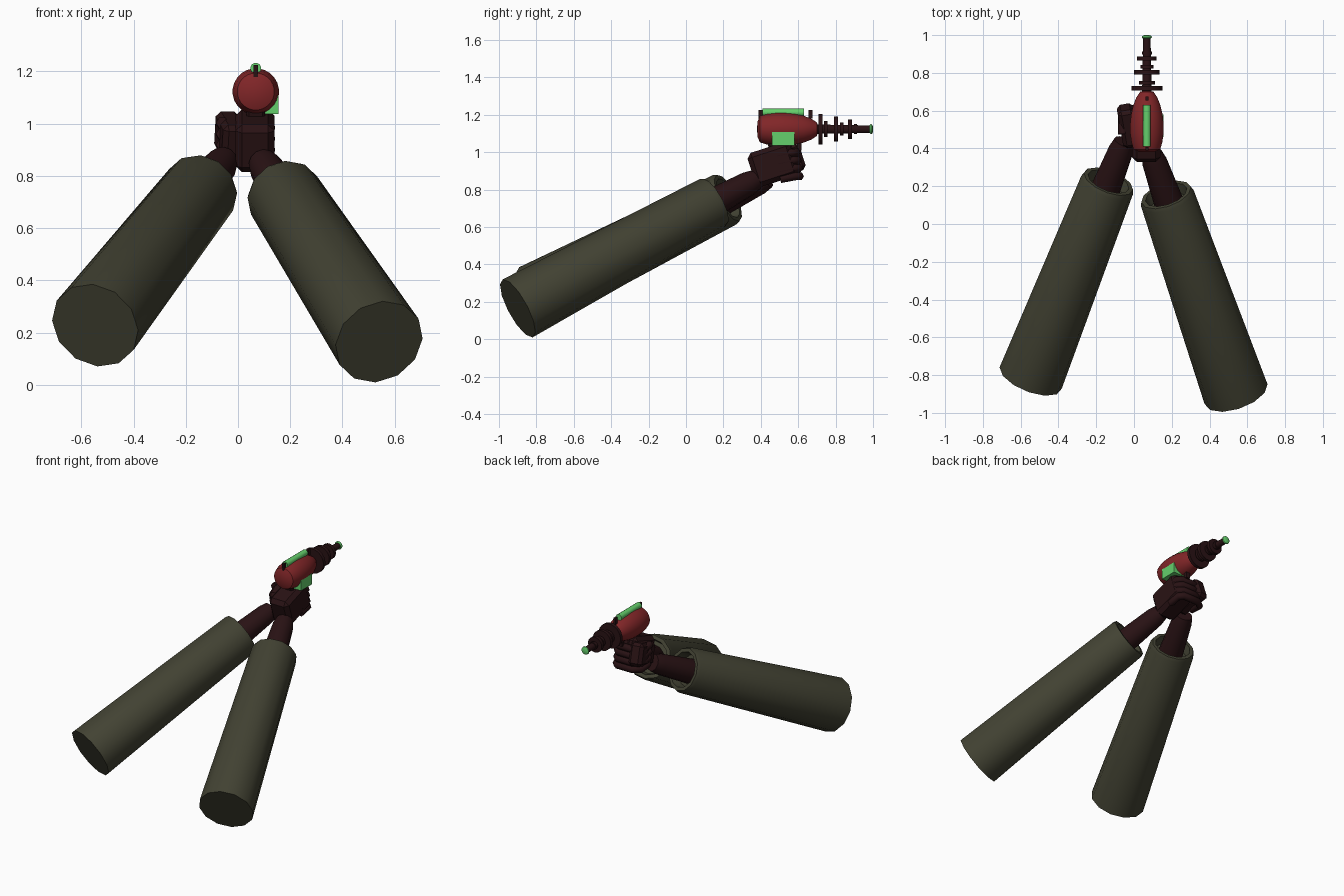
import bpy, bmesh, math
from mathutils import Vector, Matrix, Euler

if "Cube" in bpy.data.objects:
    bpy.data.objects.remove(bpy.data.objects["Cube"])


def material(name, rgb):
    m = bpy.data.materials.new(name)
    m.diffuse_color = (*rgb, 1)
    m.use_nodes = True
    m.node_tree.nodes["Principled BSDF"].inputs["Base Color"].default_value = m.diffuse_color
    return m


OLIVE = material("olive cloth", (0.055, 0.055, 0.033))
MAROON = material("dark maroon", (0.022, 0.006, 0.007))
RED = material("gun red", (0.22, 0.019, 0.021))
GREEN = material("bright green", (0.13, 0.62, 0.15))


def finish(name, bm, mat, angle=35):
    bmesh.ops.remove_doubles(bm, verts=bm.verts, dist=1e-5)
    bmesh.ops.recalc_face_normals(bm, faces=bm.faces)
    me = bpy.data.meshes.new(name)
    bm.to_mesh(me)
    bm.free()
    me.materials.append(mat)
    ob = bpy.data.objects.new(name, me)
    bpy.context.collection.objects.link(ob)
    bpy.ops.object.select_all(action='DESELECT')
    ob.select_set(True)
    bpy.context.view_layer.objects.active = ob
    bpy.ops.object.shade_smooth_by_angle(angle=math.radians(angle))
    return ob


def lathe(name, origin, direction, profile, sides, mat):
    """Turn (distance, radius) points around an axis; 0 radius closes an end."""
    bm = bmesh.new()
    q = Vector((0, 0, 1)).rotation_difference(Vector(direction).normalized())
    rings = []
    for d, r in profile:
        ring = []
        for i in range(sides):
            a = 2 * math.pi * (i + 0.5) / sides
            ring.append(bm.verts.new(Vector(origin) + q @ Vector((r * math.cos(a), r * math.sin(a), d))))
        rings.append(ring)
    for a, b in zip(rings, rings[1:]):
        for i in range(sides):
            j = (i + 1) % sides
            bm.faces.new((a[i], a[j], b[j], b[i]))
    return finish(name, bm, mat)


def box(name, centre, size, mat, rot=(0, 0, 0), bevel=0.0):
    bm = bmesh.new()
    bmesh.ops.create_cube(bm, size=1)
    bmesh.ops.scale(bm, vec=size, verts=bm.verts)
    if bevel:
        bmesh.ops.bevel(bm, geom=bm.edges[:], offset=bevel, segments=1, affect='EDGES')
    m = Matrix.Translation(centre) @ Euler([math.radians(a) for a in rot]).to_matrix().to_4x4()
    bmesh.ops.transform(bm, matrix=m, verts=bm.verts)
    return finish(name, bm, mat, 30)


def finger(name, points, radius, mat):
    cu = bpy.data.curves.new(name, 'CURVE')
    cu.dimensions = '3D'
    cu.bevel_depth, cu.bevel_resolution, cu.use_fill_caps = radius, 1, True
    sp = cu.splines.new('POLY')
    sp.points.add(len(points) - 1)
    for p, co in zip(sp.points, points):
        p.co = (*co, 1)
    cu.materials.append(mat)
    ob = bpy.data.objects.new(name, cu)
    bpy.context.collection.objects.link(ob)
    bpy.ops.object.select_all(action='DESELECT')
    ob.select_set(True)
    bpy.context.view_layer.objects.active = ob
    bpy.ops.object.convert(target='MESH')


# Sleeves with a hollow cuff, and forearms coming out of them
for side, rear, front, reach in (
        ("right", (0.54, -0.90, 0.165), (0.17, 0.155, 0.735), 0.26),
        ("left", (-0.547, -0.815, 0.228), (-0.135, 0.225, 0.755), 0.25)):
    axis = Vector(front) - Vector(rear)
    n = axis.length
    lathe(side + "_sleeve", rear, axis,
          [(0, 0), (0, 0.175), (n - 0.02, 0.146), (n, 0.138), (n, 0.115), (n - 0.06, 0.105), (n - 0.06, 0)],
          12, OLIVE)
    lathe(side + "_wrist", front, axis,
          [(-0.07, 0), (-0.07, 0.08), (reach - 0.05, 0.066), (reach, 0.055), (reach, 0)], 12, MAROON)

# Hands wrapped round the grip
box("right_hand", (0.065, 0.465, 0.935), (0.15, 0.24, 0.19), MAROON, (18, 0, 0), 0.025)
box("left_hand", (-0.03, 0.52, 0.95), (0.09, 0.21, 0.15), MAROON, (18, 0, 10), 0.02)
box("grip", (0.068, 0.52, 0.98), (0.07, 0.12, 0.2), MAROON, (18, 0, 0), 0.01)
for k in range(4):
    z = 0.872 + k * 0.042
    s = -(z - 0.9) * 0.15
    finger("finger_%d" % k,
           [(-0.06, 0.49 + s, z + 0.005), (-0.062, 0.57 + s, z), (-0.02, 0.604 + s, z),
            (0.095, 0.604 + s, z), (0.118, 0.58 + s, z), (0.118, 0.50 + s, z - 0.015)], 0.024, MAROON)
box("trigger", (0.068, 0.605, 1.035), (0.03, 0.025, 0.05), MAROON)

# Gun body, barrel, cooling rings and muzzle along one axis
GX, GZ = 0.068, 1.123
AXIS, Y = (GX, 0, GZ), (0, 1, 0)
lathe("gun_body", AXIS, Y,
      [(0.38, 0), (0.382, 0.04), (0.395, 0.071), (0.43, 0.082), (0.48, 0.089), (0.53, 0.089),
       (0.58, 0.084), (0.63, 0.072), (0.67, 0.056), (0.70, 0.036), (0.71, 0)], 24, RED)
lathe("barrel", AXIS, Y, [(0.69, 0), (0.69, 0.026), (0.91, 0.022), (0.985, 0.02), (0.985, 0)], 12, MAROON)
for k, (y, r, w) in enumerate(((0.719, 0.083, 0.022), (0.748, 0.043, 0.018), (0.803, 0.068, 0.022),
                               (0.833, 0.035, 0.018), (0.877, 0.052, 0.022), (0.906, 0.027, 0.016))):
    lathe("ring_%d" % k, AXIS, Y,
          [(y - w / 2, 0), (y - w / 2, r), (y + w / 2, r), (y + w / 2, 0)], 20, MAROON)
lathe("muzzle_tip", AXIS, Y,
      [(0.98, 0), (0.982, 0.022), (0.988, 0.028), (0.995, 0.026), (1.0, 0.014), (1.0, 0)], 12, GREEN)

# Green tube on top held by two dark clips, and the plate on the right side
lathe("top_tube", (GX, 0, 1.212), Y, [(0.41, 0), (0.41, 0.021), (0.63, 0.021), (0.63, 0)], 12, GREEN)
for k, y in enumerate((0.398, 0.665)):
    box("clip_%d" % k, (GX, y, 1.202), (0.016, 0.02, 0.046), MAROON)
box("side_plate", (0.113, 0.521, 1.073), (0.084, 0.12, 0.072), GREEN)
